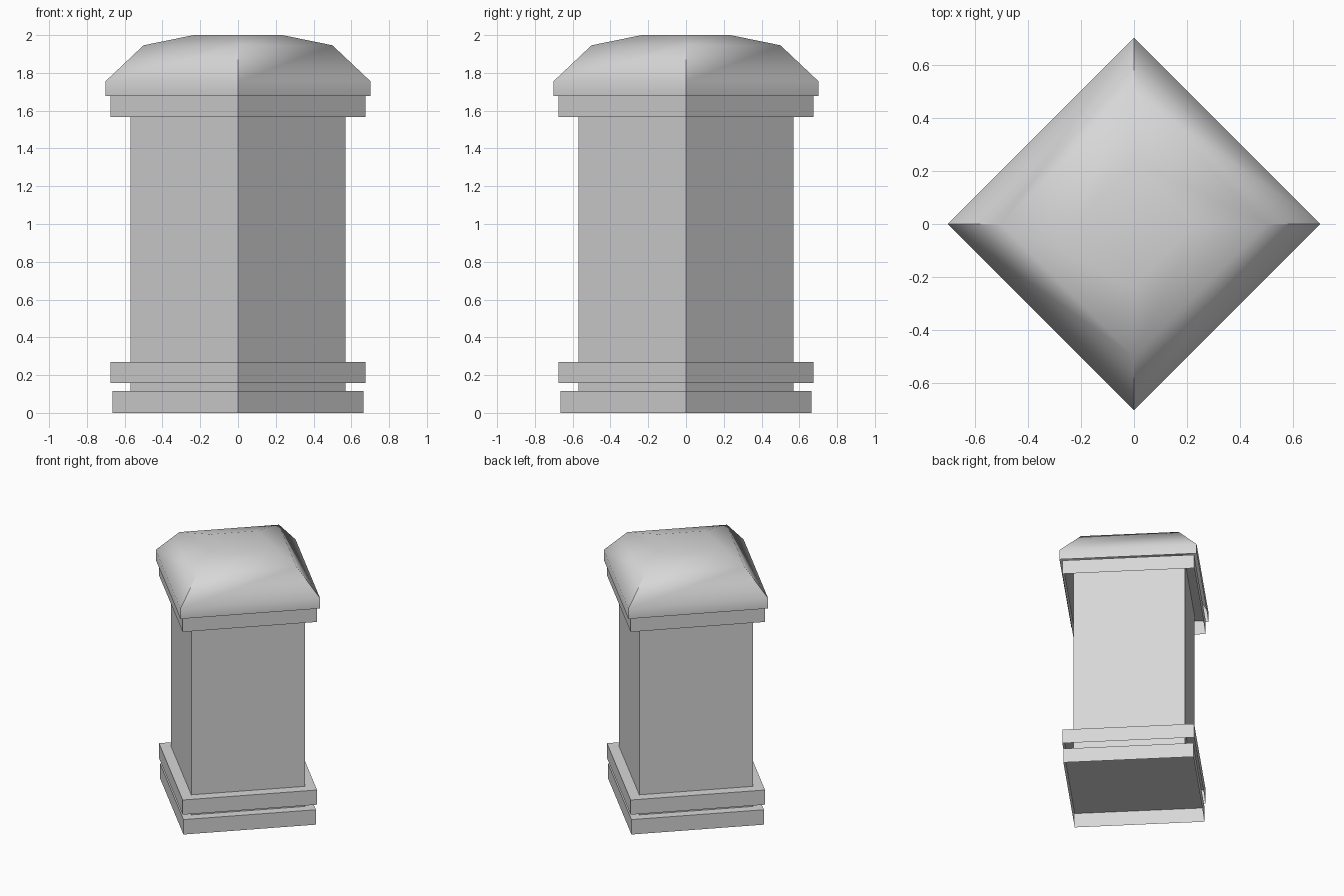
import bpy
import bmesh
from math import cos, sin, pi

cube = bpy.data.objects.get("Cube")
if cube:
    bpy.data.objects.remove(cube, do_unlink=True)

stone = bpy.data.materials.new("grey stone")
stone.use_nodes = True
GREY = (0.68, 0.68, 0.68, 1.0)
stone.diffuse_color = GREY
stone.node_tree.nodes["Principled BSDF"].inputs["Base Color"].default_value = GREY


def square_part(name, profile, closed_top=True):
    """Four-sided shell, open below, from (corner radius, height) rings with corners on the axes."""
    bm = bmesh.new()
    rings = [[bm.verts.new((r * cos(k * pi / 2), r * sin(k * pi / 2), z))
              for k in range(4)] for r, z in profile]
    for low, high in zip(rings, rings[1:]):
        for k in range(4):
            n = (k + 1) % 4
            bm.faces.new((low[k], low[n], high[n], high[k]))
    if closed_top:
        bm.faces.new(rings[-1])
    mesh = bpy.data.meshes.new(name)
    bm.to_mesh(mesh)
    bm.free()
    mesh.materials.append(stone)
    obj = bpy.data.objects.new(name, mesh)
    bpy.context.collection.objects.link(obj)
    return obj


# Plinth and bands: shallow boxes open underneath
for name, radius, bottom, top in (
        ("plinth", 0.665, 0.0, 0.115),
        ("lower_band", 0.675, 0.157, 0.27),
        ("upper_band", 0.675, 1.567, 1.678)):
    square_part(name, [(radius, bottom), (radius, top)])

# Shaft: plain square tube running between plinth and cap
square_part("shaft", [(0.57, 0.115), (0.57, 1.678)], closed_top=False)

# Domed cap: smooth across its slopes, sharp at the lower corners
cap = square_part("cap", [(0.702, 1.678), (0.702, 1.755), (0.50, 1.946), (0.235, 2.0)])
for face in cap.data.polygons:
    face.use_smooth = True
for edge in cap.data.edges:
    a, b = (cap.data.vertices[i].co for i in edge.vertices)
    edge.use_edge_sharp = abs(a.z - b.z) > 0.01 and max(a.z, b.z) < 1.96
